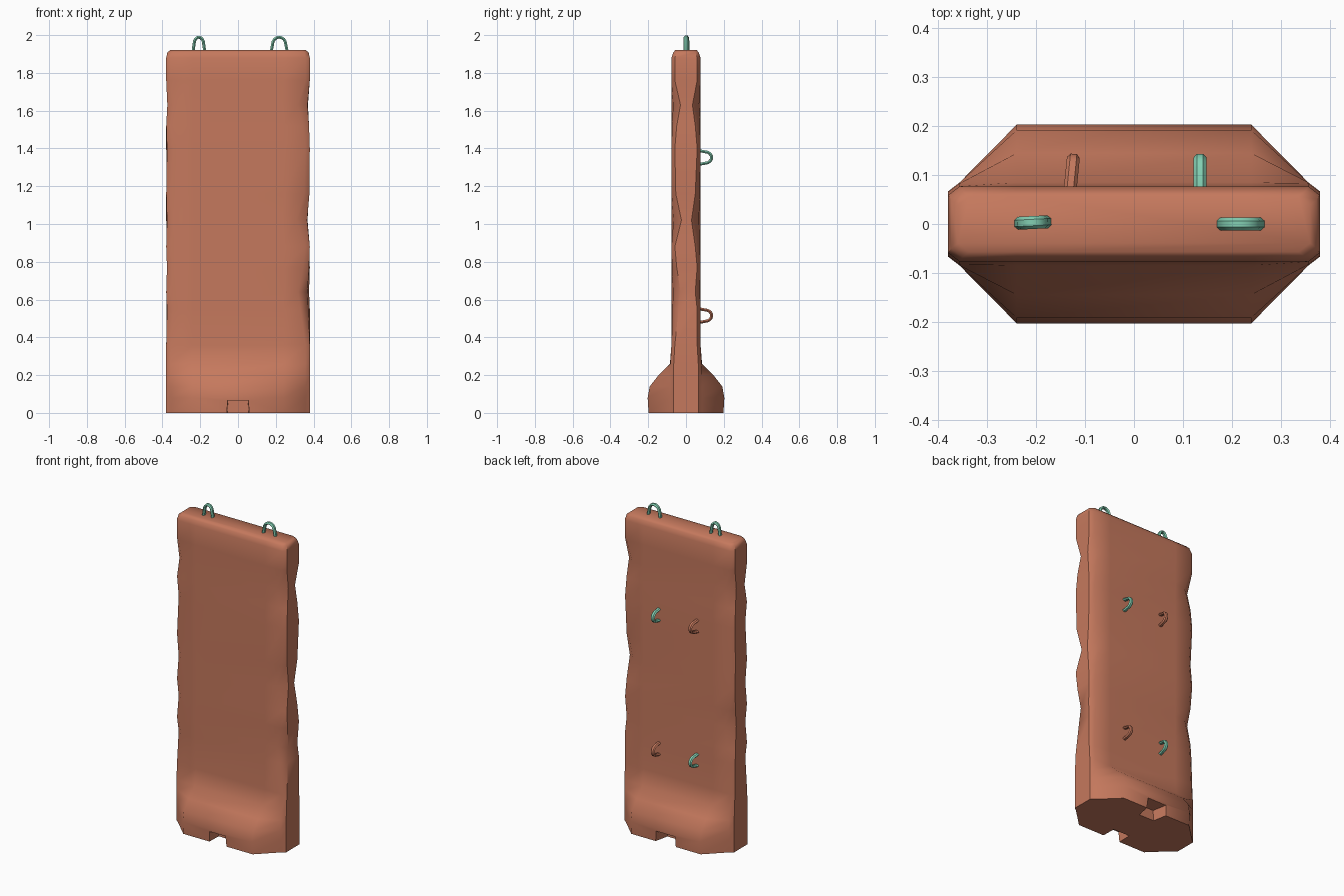
import bpy, bmesh, math
from mathutils import Vector

cube = bpy.data.objects.get("Cube")
if cube:
    bpy.data.objects.remove(cube, do_unlink=True)


def material(name, rgb):
    m = bpy.data.materials.new(name)
    m.use_nodes = True
    m.diffuse_color = (*rgb, 1)
    bsdf = m.node_tree.nodes["Principled BSDF"]
    bsdf.inputs["Base Color"].default_value = (*rgb, 1)
    bsdf.inputs["Roughness"].default_value = 0.8
    return m


CLAY = material("terracotta", (0.56, 0.19, 0.11))
TEAL = material("pale_teal", (0.23, 0.63, 0.45))


def loft(name, rings, mat):
    """Join rings of equal point count into a closed, capped solid."""
    bm = bmesh.new()
    rows = [[bm.verts.new(p) for p in ring] for ring in rings]
    n = len(rows[0])
    for a, b in zip(rows, rows[1:]):
        for i in range(n):
            j = (i + 1) % n
            bm.faces.new((a[i], a[j], b[j], b[i]))
    bm.faces.new(rows[0][::-1])
    bm.faces.new(rows[-1])
    bmesh.ops.recalc_face_normals(bm, faces=bm.faces)
    mesh = bpy.data.meshes.new(name)
    bm.to_mesh(mesh)
    bm.free()
    mesh.materials.append(mat)
    ob = bpy.data.objects.new(name, mesh)
    bpy.context.collection.objects.link(ob)
    return ob


def smooth(ob, degrees):
    bpy.ops.object.select_all(action='DESELECT')
    ob.select_set(True)
    bpy.context.view_layer.objects.active = ob
    bpy.ops.object.shade_smooth_by_angle(angle=math.radians(degrees))


QUADRANTS = ((1, 1), (-1, 1), (-1, -1), (1, -1))


def slab_ring(z, hx, hy, belly, chips=(0, 0, 0, 0)):
    """Chamfered rectangle; belly pushes out the long sides, chips wear the corners."""
    ring = []
    for (sx, sy), chip in zip(QUADRANTS, chips):
        c = 0.018 + chip
        pts = [(hx - chip * 0.4, hy - c), (hx - c * 1.3, hy - chip * 0.3), (0.24, belly)]
        if sx * sy < 0:
            pts.reverse()
        ring += [(sx * x, sy * y, z) for x, y in pts]
    return ring


# Upright slab with flared foot and worn corners
# chips follow the corners: back left, back right, front right, front left
wear = [
    (0.36, (0, 0, 0, 0)),
    (0.55, (0, 0.005, 0.01, 0.02)),
    (0.64, (0.01, 0.01, 0, 0.03)),
    (0.77, (0, 0.03, 0.01, 0.01)),
    (0.88, (0.01, 0.01, 0, 0)),
    (1.02, (0.03, 0, 0.01, 0.035)),
    (1.16, (0.01, 0.01, 0, 0.005)),
    (1.4, (0, 0, 0.01, 0)),
    (1.52, (0.01, 0.01, 0, 0.01)),
    (1.63, (0.025, 0.03, 0.015, 0.03)),
    (1.76, (0, 0, 0, 0)),
]
rings = [slab_ring(0, 0.38, 0.085, 0.198),
         slab_ring(0.08, 0.38, 0.085, 0.203),
         slab_ring(0.14, 0.38, 0.085, 0.192),
         slab_ring(0.2, 0.38, 0.085, 0.145),
         slab_ring(0.26, 0.38, 0.083, 0.085)]
rings += [slab_ring(z, 0.38, 0.077, 0.077, chips) for z, chips in wear]
rings += [slab_ring(1.88, 0.38, 0.077, 0.077),
          slab_ring(1.908, 0.374, 0.068, 0.068),
          slab_ring(1.92, 0.36, 0.057, 0.057)]
slab = loft("barrier_slab", rings, CLAY)


# Lifting notches cut into the foot
def notch(name, side, outer, inner):
    def end(y, half):
        return [(-half, y, -0.05), (half, y, -0.05),
                (half * 0.88, y, 0.065), (-half * 0.88, y, 0.065)]
    return loft(name, [end(side * 0.3, outer), end(side * 0.11, inner)], CLAY)


bpy.context.view_layer.objects.active = slab
for cutter in (notch("front_notch_cutter", -1, 0.065, 0.06),
               notch("back_notch_cutter", 1, 0.095, 0.055)):
    cutter.hide_render = True
    mod = slab.modifiers.new("notch", 'BOOLEAN')
    mod.operation = 'DIFFERENCE'
    mod.solver = 'EXACT'
    mod.object = cutter
    bpy.ops.object.modifier_apply(modifier=mod.name)
    bpy.data.objects.remove(cutter, do_unlink=True)
smooth(slab, 48)


# Bent wire loops: an arch from the base along "out", spread along "across"
def wire_loop(name, base, out, across, half, reach, mat, radius=0.011):
    base, out, across = Vector(base), Vector(out).normalized(), Vector(across).normalized()
    normal = out.cross(across)
    path = [(-1, -0.3)]
    for i in range(9):
        a = math.pi * i / 8
        path.append((-math.cos(a) * (0.85 if 0 < i < 8 else 1),
                     0.45 * (0 < i < 8) + 0.55 * math.sin(a)))
    path.append((1, -0.3))
    pts = [base + across * (u * (half - radius)) + out * (v * (reach - radius))
           for u, v in path]
    rings = []
    for i, p in enumerate(pts):
        tangent = (pts[min(i + 1, len(pts) - 1)] - pts[max(i - 1, 0)]).normalized()
        side = normal.cross(tangent)
        rings.append([p + radius * (math.cos(k * math.pi / 3) * normal * 1.2
                                    + math.sin(k * math.pi / 3) * side * 0.8)
                      for k in range(6)])
    smooth(loft(name, rings, mat), 35)


# Lifting loops on the top edge
wire_loop("right_top_loop", (-0.207, 0.003, 1.92), (0, 0, 1), (1, 0.05, 0), 0.041, 0.08, TEAL)
wire_loop("left_top_loop", (0.218, 0, 1.92), (0, 0, 1), (1, 0, 0), 0.052, 0.08, TEAL)

# Tie loops on the back, alternating in colour
for level, z, colours in (("upper", 1.352, (CLAY, TEAL)), ("lower", 0.515, (TEAL, CLAY))):
    for side, x, lean, mat in (("right", -0.13, 0.1, colours[0]), ("left", 0.135, 0, colours[1])):
        wire_loop(f"{level}_{side}_tie_loop", (x, 0.076, z), (lean, 1, 0), (0, 0, 1),
                  0.046, 0.071, mat)
